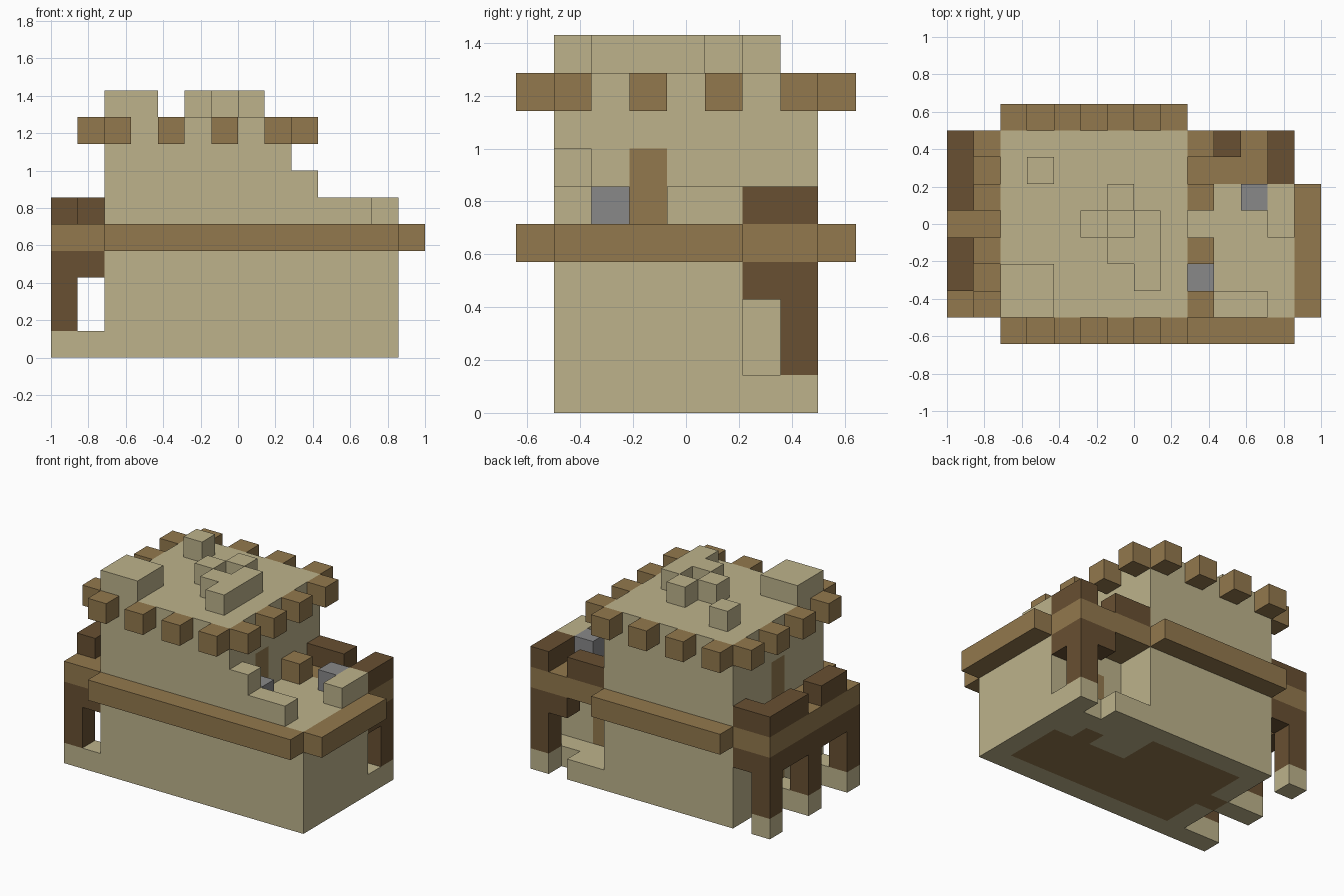
import bpy
import bmesh
from mathutils import Vector

default_cube = bpy.data.objects.get("Cube")
if default_cube:
    bpy.data.objects.remove(default_cube, do_unlink=True)

UNIT = 1 / 7                        # edge of one building block
OFFSET = Vector((-1, -4.5 / 7, 0))  # block grid corner in the scene


def make_material(name, colour):
    mat = bpy.data.materials.new(name)
    mat.diffuse_color = (*colour, 1)
    mat.use_nodes = True
    bsdf = next(n for n in mat.node_tree.nodes if n.type == 'BSDF_PRINCIPLED')
    bsdf.inputs["Base Color"].default_value = (*colour, 1)
    bsdf.inputs["Roughness"].default_value = 0.9
    return mat


sandstone = make_material("sandstone", (0.51, 0.45, 0.26))
timber = make_material("timber", (0.29, 0.19, 0.075))
dark_timber = make_material("dark_timber", (0.138, 0.08, 0.032))
grey_stone = make_material("grey_stone", (0.246, 0.246, 0.25))

cells = {}      # grid cell -> part name
materials = {}  # part name -> material


def fill(part, mat, *boxes):
    """Fill blocks of cells, each given as x, y, z ranges; later parts replace earlier."""
    materials[part] = mat
    for xs, ys, zs in boxes:
        for x in range(*xs):
            for y in range(*ys):
                for z in range(*zs):
                    cells[x, y, z] = part


def one(n):
    return (n, n + 1)


# Main house, tower and the stepped foundation
fill("lower_house", sandstone,
     ((2, 13), (1, 6), (0, 5)), ((2, 9), (6, 8), (0, 5)))
fill("tower", sandstone, ((2, 9), (1, 8), (5, 9)))
fill("foundation", sandstone,
     ((9, 13), one(6), one(0)), ((9, 11), one(7), one(0)), (one(12), one(7), one(0)),
     ((0, 2), one(1), one(0)), ((0, 2), one(4), one(0)), (one(0), one(7), one(0)))

# Low walls on the terrace and remains on the tower roof
fill("terrace_parapet", sandstone,
     ((9, 12), one(1), one(5)), (one(9), one(1), one(6)), (one(12), (4, 6), one(5)))
fill("roof_blocks", sandstone,
     ((2, 4), (1, 3), one(9)), (one(3), one(6), one(9)),
     (one(7), (2, 5), one(9)), (one(6), one(3), one(9)),
     (one(5), one(4), one(9)), (one(6), one(5), one(9)))
fill("terrace_stones", grey_stone,
     (one(9), one(2), one(5)), (one(11), one(5), one(5)))
fill("terrace_crate", timber, (one(9), one(5), one(5)))

# Beam running around the house, and the two porch decks at the same height
fill("belt_beam", timber,
     ((2, 13), one(0), one(4)), ((2, 9), one(8), one(4)), (one(13), (1, 6), one(4)))
fill("back_porch_deck", timber, ((9, 13), (6, 8), one(4)))
fill("side_porch_deck", timber, ((0, 2), (1, 8), one(4)))

# Beam ends sticking out below the tower roof
for n in (2, 4, 6, 8):
    for y in (0, 8):
        fill("roof_beam_ends", timber, (one(n), one(y), one(8)))
    for x in (1, 9):
        fill("roof_beam_ends", timber, (one(x), one(n - 1), one(8)))

# Side porch: posts, lintel, braces to the wall and railing
for y in (1, 4, 7):
    fill("side_porch_posts", dark_timber, (one(0), one(y), (1, 4)))
    fill("side_porch_braces", dark_timber, (one(1), one(y), one(3)))
for y in ((2, 4), (5, 7)):
    fill("side_porch_lintel", dark_timber, (one(0), y, one(3)))
fill("side_porch_railing", dark_timber,
     (one(0), (2, 4), one(5)), (one(0), (5, 8), one(5)), (one(1), one(7), one(5)))

# Back porch: corner post, brackets and railing
fill("back_porch_post", dark_timber, (one(12), one(7), (1, 4)))
fill("back_porch_brackets", dark_timber,
     (one(11), one(7), one(3)), (one(12), one(6), one(3)))
fill("back_porch_railing", dark_timber,
     ((9, 11), one(7), one(5)), (one(12), (6, 8), one(5)))

# Doors set flush in the walls, and the wooden ground floor
fill("doors", timber,
     (one(8), one(3), (5, 7)), (one(2), one(4), (5, 7)),
     (one(2), one(4), (0, 3)), (one(10), one(5), (0, 3)))
fill("ground_floor", timber,
     ((3, 12), (2, 5), one(0)), ((3, 8), (5, 7), one(0)))


def build_part(name, mat):
    """Make a mesh of all outward faces of the part's cells."""
    bm = bmesh.new()
    corners = {}

    def corner(p):
        key = tuple(p)
        if key not in corners:
            corners[key] = bm.verts.new(Vector(p) * UNIT + OFFSET)
        return corners[key]

    for cell in [c for c, part in cells.items() if part == name]:
        for axis in range(3):
            u, v = (axis + 1) % 3, (axis + 2) % 3
            for side in (0, 1):
                neighbour = list(cell)
                neighbour[axis] += 2 * side - 1
                if tuple(neighbour) in cells:
                    continue
                loop = []
                for a, b in ((0, 0), (1, 0), (1, 1), (0, 1)):
                    p = list(cell)
                    p[axis] += side
                    p[u] += a
                    p[v] += b
                    loop.append(corner(p))
                bm.faces.new(loop if side else loop[::-1])
    mesh = bpy.data.meshes.new(name)
    bm.to_mesh(mesh)
    bm.free()
    mesh.materials.append(mat)
    bpy.context.collection.objects.link(bpy.data.objects.new(name, mesh))


for part_name, part_material in materials.items():
    build_part(part_name, part_material)
